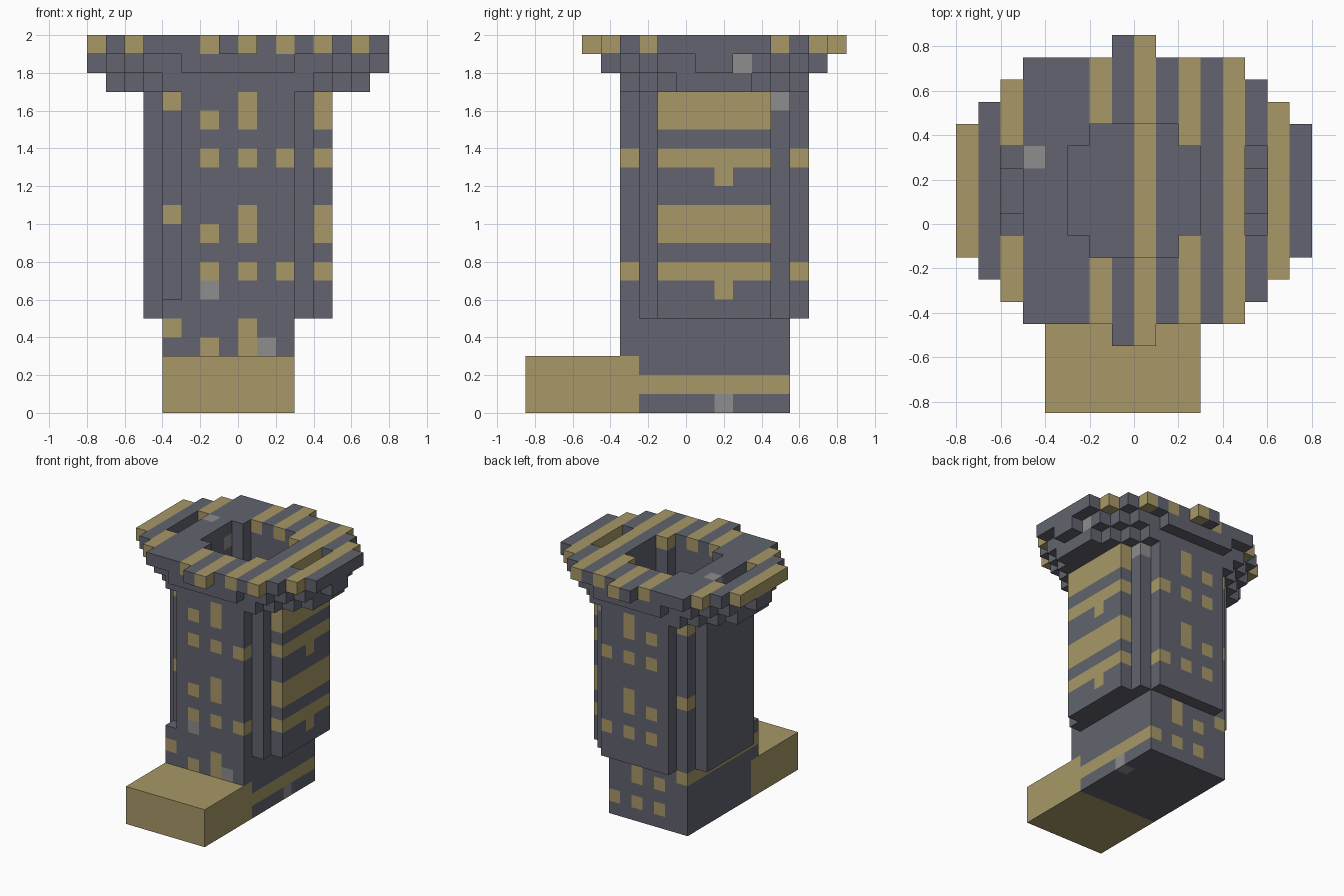
import bpy, bmesh, math
from mathutils import Vector

cube = bpy.data.objects.get("Cube")
if cube:
    bpy.data.objects.remove(cube, do_unlink=True)

S = 0.1  # block size


def material(name, rgb):
    m = bpy.data.materials.new(name)
    m.use_nodes = True
    m.diffuse_color = (*rgb, 1)
    m.node_tree.nodes["Principled BSDF"].inputs["Base Color"].default_value = (*rgb, 1)
    return m


SLATE, TAN, GREY = range(3)
MATS = [material("slate stone", (0.122, 0.127, 0.156)),
        material("tan stone", (0.392, 0.314, 0.138)),
        material("pale grey stone", (0.266, 0.266, 0.27))]


def box(x, y, z):
    """Block cells inside three half-open ranges."""
    return {(i, j, k) for i in range(*x) for j in range(*y) for k in range(*z)}


def stepped(rects, z):
    """Round stepped plan: union of centred rectangles given by half sizes."""
    cells = set()
    for hx, hy in rects:
        cells |= box((-hx, hx), (2 - hy, 2 + hy), z)
    return cells


# Parts as sets of blocks
hollow = stepped([(3, 2), (2, 3)], (5, 20))
step = box((-4, 3), (-8, -2), (0, 3))
base = box((-4, 3), (-2, 6), (0, 5)) | box((-4, 3), (-3, -2), (3, 5))
shaft = stepped([(3, 5), (4, 4), (5, 3)], (5, 17)) | {(-4, -3, 5)}
lower_corbel = stepped([(4, 5), (5, 4), (6, 3), (7, 2)], (17, 18))
upper_corbel = stepped([(3, 6), (5, 5), (6, 4), (7, 3), (8, 1)], (18, 19))
parapet = stepped([(1, 7), (5, 6), (6, 5), (7, 4), (8, 3)], (19, 20))
for side in (-6, 5):  # slots through the rim
    parapet -= box((side, side + 1), (0, 4), (19, 20))
    upper_corbel -= box((side, side + 1), (1, 3), (18, 19))

parts = {"front_step": step, "base": base, "shaft": shaft - hollow,
         "lower_corbel": lower_corbel - hollow,
         "upper_corbel": upper_corbel - hollow, "parapet": parapet - hollow}
solid = set().union(*parts.values())

# Tan courses run front to back and repeat every six layers
COURSES = {1: (-2, 0, 2, 4), 3: (-2, 0, 4), 4: (-4, 0, 4)}
RIM = (-8, -6, -2, 0, 2, 4, 6)
ODD_TAN = {(4, 2, 12), (4, 2, 6)}
ODD_GREY = {(-2, -3, 6), (1, -3, 3), (2, 2, 0), (6, 3, 18),
            (3, 5, 16), (-5, 3, 19), (-4, 3, 18)}


def colour(cell):
    i, j, k = cell
    if cell in ODD_GREY:
        return GREY
    if cell in step or cell in ODD_TAN:
        return TAN
    columns = RIM if k == 19 else COURSES.get(k % 6, ())
    return TAN if i in columns else SLATE


def build(name, cells):
    """Skin the exposed block sides and merge flat same-coloured areas."""
    bm = bmesh.new()
    verts = {}

    def vert(p):
        key = tuple(round(c) for c in p)
        if key not in verts:
            x, y, z = key
            verts[key] = bm.verts.new((x * S, (y - 0.5) * S, z * S))
        return verts[key]

    for cell in sorted(cells):
        for axis in range(3):
            for sign in (-1, 1):
                n = Vector((0, 0, 0))
                n[axis] = sign
                if tuple(int(c + d) for c, d in zip(cell, n)) in solid:
                    continue
                u, v = Vector((0, 0, 0)), Vector((0, 0, 0))
                u[(axis + 1) % 3] = 0.5
                v[(axis + 2) % 3] = 0.5 * sign
                mid = Vector(cell) + Vector((0.5, 0.5, 0.5)) + n / 2
                corners = (mid - u - v, mid + u - v, mid + u + v, mid - u + v)
                face = bm.faces.new([vert(p) for p in corners])
                face.material_index = colour(cell)
    bmesh.ops.dissolve_limit(bm, angle_limit=math.radians(1), verts=bm.verts[:],
                             edges=bm.edges[:], delimit={"MATERIAL"})
    mesh = bpy.data.meshes.new(name)
    bm.to_mesh(mesh)
    bm.free()
    for m in MATS:
        mesh.materials.append(m)
    bpy.context.collection.objects.link(bpy.data.objects.new(name, mesh))


for name, cells in parts.items():
    build(name, cells)
